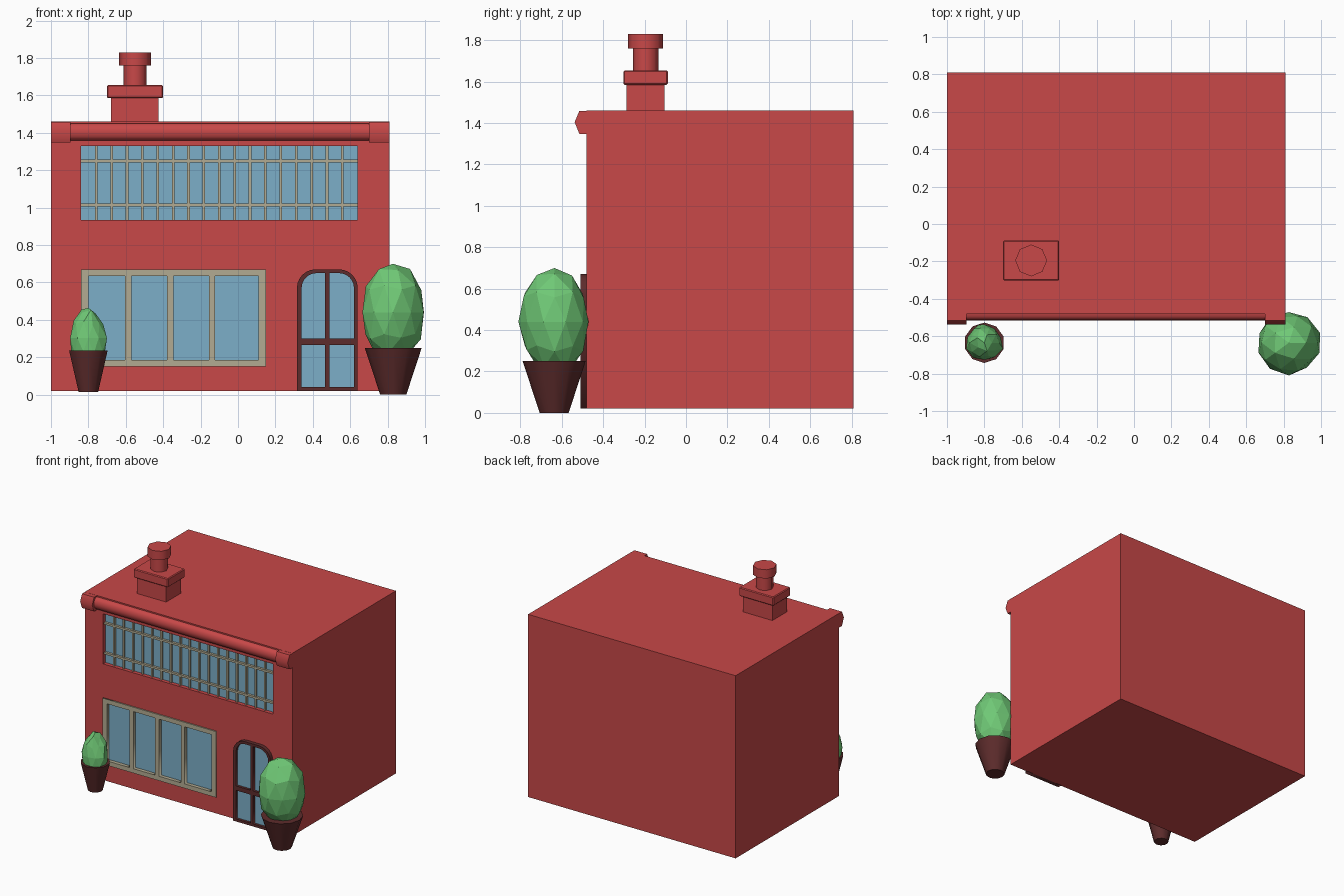
import bpy, bmesh, math, random
from mathutils import Vector

if "Cube" in bpy.data.objects:
    bpy.data.objects.remove(bpy.data.objects["Cube"])

random.seed(4)


def mat(name, r, g, b):
    m = bpy.data.materials.new(name)
    m.diffuse_color = (r, g, b, 1)
    m.use_nodes = True
    m.node_tree.nodes["Principled BSDF"].inputs["Base Color"].default_value = m.diffuse_color
    return m


RED = mat("red_wall", 0.58, 0.065, 0.065)
GLASS = mat("glass", 0.2, 0.43, 0.58)
TAN = mat("tan_frame", 0.45, 0.41, 0.29)
BROWN = mat("dark_brown", 0.11, 0.025, 0.025)
GREEN = mat("leaf", 0.16, 0.58, 0.18)


def finish(bm, name, m, smooth=False):
    bmesh.ops.recalc_face_normals(bm, faces=bm.faces)
    me = bpy.data.meshes.new(name)
    bm.to_mesh(me)
    bm.free()
    ob = bpy.data.objects.new(name, me)
    bpy.context.collection.objects.link(ob)
    me.materials.append(m)
    if smooth:
        bpy.ops.object.select_all(action='DESELECT')
        ob.select_set(True)
        bpy.context.view_layer.objects.active = ob
        bpy.ops.object.shade_smooth_by_angle(angle=math.radians(62))
    return ob


def box(name, x0, x1, y0, y1, z0, z1, m, bevel=0):
    bm = bmesh.new()
    bmesh.ops.create_cube(bm, size=1)
    for v in bm.verts:
        v.co = ((x0 + x1) / 2 + v.co.x * (x1 - x0), (y0 + y1) / 2 + v.co.y * (y1 - y0),
                (z0 + z1) / 2 + v.co.z * (z1 - z0))
    if bevel:
        bmesh.ops.bevel(bm, geom=bm.edges[:], offset=bevel, segments=1, affect='EDGES')
    return finish(bm, name, m)


def cone(name, x, y, z0, z1, r0, r1, sides, m):
    bm = bmesh.new()
    bmesh.ops.create_cone(bm, cap_ends=True, segments=sides, radius1=r0, radius2=r1, depth=z1 - z0)
    bmesh.ops.translate(bm, verts=bm.verts, vec=(x, y, (z0 + z1) / 2))
    return finish(bm, name, m, True)


def rect(x0, x1, z0, z1, rl=0, rr=0):
    """Front outline with optional rounded top-left / top-right corners."""
    pts = [(x0, z0), (x1, z0)]
    for r, cx, start in ((rr, x1 - rr, 0), (rl, x0 + rl, 90)):
        n = 6 if r else 0
        for i in range(n + 1):
            a = math.radians(start + (90 * i / n if n else 0))
            pts.append((cx + r * math.cos(a), z1 - r + r * math.sin(a)))
    return pts


def panel(name, loops, y0, y1, m):
    """Flat plate in the front plane; every loop after the first is a hole."""
    cu = bpy.data.curves.new(name, 'CURVE')
    cu.dimensions, cu.fill_mode, cu.extrude = '2D', 'BOTH', (y1 - y0) / 2
    for pts in loops:
        sp = cu.splines.new('POLY')
        sp.points.add(len(pts) - 1)
        for p, (x, z) in zip(sp.points, pts):
            p.co = (x, z, 0, 1)
        sp.use_cyclic_u = True
    tmp = bpy.data.objects.new(name + "_outline", cu)
    bpy.context.collection.objects.link(tmp)
    bpy.context.view_layer.update()
    me = bpy.data.meshes.new_from_object(tmp.evaluated_get(bpy.context.evaluated_depsgraph_get()))
    bpy.data.objects.remove(tmp)
    bm = bmesh.new()
    bm.from_mesh(me)
    bmesh.ops.remove_doubles(bm, verts=bm.verts, dist=1e-5)
    for v in bm.verts:
        v.co = (v.co.x, (y0 + y1) / 2 - v.co.z, v.co.y)
    me2 = finish(bm, name, m)
    me2.data.materials.clear()
    me2.data.materials.append(m)
    return me2


def moulding(name, x0, x1, profile):
    bm = bmesh.new()
    f = bm.faces.new([bm.verts.new((x0, y, z)) for y, z in profile])
    ext = bmesh.ops.extrude_face_region(bm, geom=[f])
    bmesh.ops.translate(bm, vec=(x1 - x0, 0, 0),
                        verts=[g for g in ext["geom"] if isinstance(g, bmesh.types.BMVert)])
    return finish(bm, name, RED, True)


def bush(name, x, y, z0, z1, r, sub, jitter, taper):
    bm = bmesh.new()
    bmesh.ops.create_icosphere(bm, subdivisions=sub, radius=1)
    for v in bm.verts:
        v.co *= 1 + random.uniform(-jitter, jitter / 3)
        k = r * (1 - taper * v.co.z)
        v.co = Vector((x + v.co.x * k, y + v.co.y * k, (z0 + z1) / 2 + v.co.z * (z1 - z0) / 2))
    return finish(bm, name, GREEN)


# House body with recessed window openings
body = box("house_body", -1, 0.81, -0.48, 0.81, 0.02, 1.46, RED)
for x0, x1, z0, z1 in ((-0.84, 0.64, 0.935, 1.33), (-0.83, 0.14, 0.16, 0.66)):
    cutter = box("opening_cutter", x0, x1, -0.6, -0.44, z0, z1, RED)
    cutter.hide_render = True
    mod = body.modifiers.new("opening", 'BOOLEAN')
    mod.operation, mod.solver, mod.object = 'DIFFERENCE', 'EXACT', cutter
    bpy.context.view_layer.objects.active = body
    bpy.ops.object.modifier_apply(modifier=mod.name)
    bpy.data.objects.remove(cutter)

# Upper window: glass and lattice bars
box("upper_glass", -0.84, 0.64, -0.45, -0.438, 0.935, 1.33, GLASS)
for i in range(17):
    x = -0.84 + 1.48 * (i + 1) / 18
    box("upper_bar_vertical", x - 0.007, x + 0.007, -0.464, -0.45, 0.935, 1.33, TAN)
for z in (1.015, 1.25):
    box("upper_bar_horizontal", -0.84, 0.64, -0.468, -0.45, z - 0.008, z + 0.008, TAN)

# Lower window: frame with four panes
panes = ((-0.80, -0.605), (-0.57, -0.38), (-0.345, -0.155), (-0.122, 0.11))
panel("lower_window_frame", [rect(-0.84, 0.15, 0.15, 0.67)] +
      [rect(a, b, 0.185, 0.635) for a, b in panes], -0.49, -0.45, TAN)
box("lower_glass", -0.83, 0.14, -0.462, -0.438, 0.16, 0.66, GLASS)

# Arched door: frame with four lights
panel("door_frame", [rect(0.315, 0.64, 0.02, 0.67, 0.1, 0.1),
                     rect(0.34, 0.465, 0.04, 0.265), rect(0.49, 0.62, 0.04, 0.265),
                     rect(0.34, 0.465, 0.30, 0.65, 0.08, 0), rect(0.49, 0.62, 0.30, 0.65, 0, 0.08)],
      -0.51, -0.475, BROWN)
panel("door_glass", [rect(0.325, 0.63, 0.03, 0.66, 0.095, 0.095)], -0.49, -0.477, GLASS)

# Cornice: long moulding and two heavier ends
moulding("cornice", -0.9, 0.7, [(-0.47, 1.45), (-0.495, 1.45), (-0.512, 1.43), (-0.517, 1.405),
                                (-0.512, 1.38), (-0.495, 1.36), (-0.47, 1.36)])
for x0, x1 in ((-1, -0.895), (0.7, 0.81)):
    moulding("cornice_end", x0, x1, [(-0.47, 1.459), (-0.515, 1.459), (-0.538, 1.405),
                                     (-0.515, 1.347), (-0.47, 1.347)])

# Chimney
box("chimney_base", -0.68, -0.425, -0.288, -0.105, 1.45, 1.59, RED)
box("chimney_ledge", -0.70, -0.40, -0.302, -0.088, 1.585, 1.655, RED, 0.006)
cone("chimney_flue", -0.55, -0.195, 1.65, 1.765, 0.062, 0.062, 8, RED)
cone("chimney_cap", -0.55, -0.195, 1.76, 1.83, 0.085, 0.085, 8, RED)

# Potted bushes
cone("large_pot", 0.83, -0.637, 0, 0.25, 0.07, 0.152, 12, BROWN)
bush("large_bush", 0.828, -0.635, 0.17, 0.71, 0.173, 2, 0.06, 0)
cone("small_pot", -0.80, -0.635, 0.015, 0.235, 0.055, 0.108, 10, BROWN)
bush("small_bush", -0.80, -0.635, 0.13, 0.475, 0.102, 2, 0.12, 0.2)
